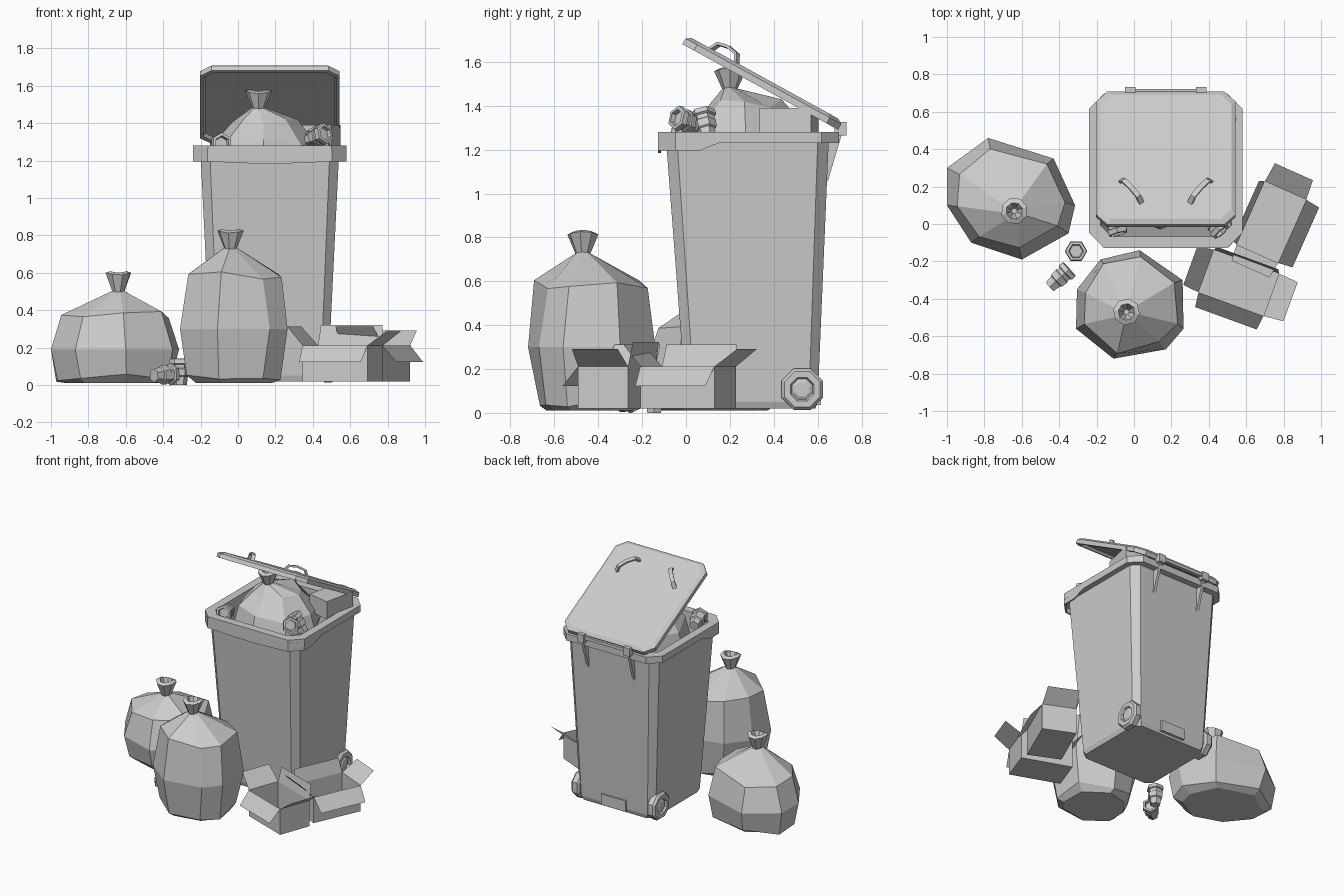
import bpy, bmesh, math, random
from mathutils import Matrix, Vector

random.seed(4)
if "Cube" in bpy.data.objects:
    bpy.data.objects.remove(bpy.data.objects["Cube"])

GREY = (0.6, 0.6, 0.6, 1)
mat = bpy.data.materials.new("plain grey")
mat.use_nodes = True
mat.diffuse_color = GREY
mat.node_tree.nodes["Principled BSDF"].inputs["Base Color"].default_value = GREY


def make(name, bm, matrix=None):
    bmesh.ops.recalc_face_normals(bm, faces=bm.faces)
    mesh = bpy.data.meshes.new(name)
    bm.to_mesh(mesh)
    bm.free()
    mesh.materials.append(mat)
    ob = bpy.data.objects.new(name, mesh)
    bpy.context.collection.objects.link(ob)
    if matrix:
        ob.matrix_world = matrix
    return ob


def loft(name, rings, matrix=None):
    """Skin a list of rings and cap both ends."""
    bm = bmesh.new()
    rows = [[bm.verts.new(p) for p in ring] for ring in rings]
    n = len(rows[0])
    for a, b in zip(rows, rows[1:]):
        for i in range(n):
            j = (i + 1) % n
            bm.faces.new((a[i], a[j], b[j], b[i]))
    bm.faces.new(rows[0])
    bm.faces.new(rows[-1])
    return make(name, bm, matrix)


def octagon(cx, cy, hx, hy, c, z):
    """Rectangle with chamfered corners."""
    q = [(hx - c, -hy), (hx, c - hy), (hx, hy - c), (hx - c, hy)]
    pts = q + [(-x, -y) for x, y in q]
    return [(cx + x, cy + y, z) for x, y in pts]


def circle(r, z, n):
    return [(r * math.cos(math.tau * i / n), r * math.sin(math.tau * i / n), z) for i in range(n)]


def block(name, center, size, matrix=None):
    bm = bmesh.new()
    bmesh.ops.create_cube(bm, size=1)
    bmesh.ops.scale(bm, vec=size, verts=bm.verts)
    bmesh.ops.translate(bm, vec=center, verts=bm.verts)
    return make(name, bm, matrix)


def strip(name, rows, thick, matrix=None):
    """Ribbon between paired points, given thickness."""
    bm = bmesh.new()
    vs = [(bm.verts.new(a), bm.verts.new(b)) for a, b in rows]
    for p, q in zip(vs, vs[1:]):
        bm.faces.new((p[0], q[0], q[1], p[1]))
    ob = make(name, bm, matrix)
    mod = ob.modifiers.new("thickness", "SOLIDIFY")
    mod.thickness = thick
    mod.offset = 0
    return ob


# Bin body with rim and hollow inside
BX, BY = 0.17, 0.285
loft("bin_body", [
    octagon(BX, 0.30, 0.30, 0.29, 0.04, 0.02),
    octagon(BX, 0.30, 0.312, 0.30, 0.04, 0.05),
    octagon(BX, 0.28, 0.37, 0.37, 0.05, 1.23),
    octagon(BX, BY, 0.41, 0.412, 0.08, 1.23),
    octagon(BX, BY, 0.41, 0.412, 0.08, 1.28),
    octagon(BX, BY, 0.35, 0.352, 0.06, 1.28),
    octagon(BX, BY, 0.35, 0.352, 0.06, 1.22),
    octagon(BX, 0.30, 0.29, 0.28, 0.04, 0.07)])

# Deeper skirt round the front of the rim
half = [(0.404, 0.15, 1.23), (0.404, 0.06, 1.195), (0.404, -0.045, 1.195),
        (0.33, -0.121, 1.195), (0.1, -0.121, 1.185)]
path = half + [(-x, y, z) for x, y, z in reversed(half)]
strip("rim_skirt", [((BX + x, y, z), (BX + x, y, 1.26)) for x, y, z in path], 0.012)

# Tilted lid
lid_m = Matrix.Translation((BX, 0.715, 1.33)) @ Matrix.Rotation(math.radians(-28.8), 4, 'X')
L = 0.405
loft("lid", [
    octagon(0, -L, 0.345, L - 0.03, 0.05, -0.025),
    octagon(0, -L, 0.355, L - 0.02, 0.06, -0.045),
    octagon(0, -L, 0.373, L, 0.06, -0.045),
    octagon(0, -L, 0.373, L, 0.06, -0.015),
    octagon(0, -L, 0.35, L - 0.025, 0.06, 0.0)], lid_m)

for s, side in ((1, "left"), (-1, "right")):
    # Diagonal lid handle
    a, b = Vector((s * 0.24, -0.55, 0)), Vector((s * 0.13, -0.685, 0))
    across = Vector((b.y - a.y, a.x - b.x, 0)).normalized() * 0.014
    rows = []
    for t, h in ((0, -0.005), (0.15, 0.035), (0.5, 0.045), (0.85, 0.035), (1, -0.005)):
        p = a.lerp(b, t) + Vector((0, 0, h))
        rows.append((p - across, p + across))
    strip(side + "_lid_handle", rows, 0.014, lid_m)

    # Hinge lug and the tapered rib below it
    x = BX + s * 0.19
    block(side + "_hinge_lug", (x, 0.705, 1.295), (0.055, 0.055, 0.06))
    bm = bmesh.new()
    tri = [bm.verts.new((x - 0.01, y, z)) for y, z in ((0.63, 1.25), (0.71, 1.27), (0.645, 1.05))]
    face = bm.faces.new(tri)
    ext = bmesh.ops.extrude_face_region(bm, geom=[face])["geom"]
    bmesh.ops.translate(bm, vec=(0.02, 0, 0), verts=[v for v in ext if isinstance(v, bmesh.types.BMVert)])
    make(side + "_hinge_rib", bm)

    # Wheel with raised hub
    wm = (Matrix.Translation((BX + s * 0.28, 0.53, 0.108))
          @ Matrix.Rotation(s * math.pi / 2, 4, 'Y') @ Matrix.Rotation(math.pi / 8, 4, 'Z'))
    loft(side + "_wheel", [circle(r, z, 8) for r, z in (
        (0.085, 0), (0.102, 0.012), (0.102, 0.05), (0.088, 0.065),
        (0.058, 0.065), (0.05, 0.052), (0.035, 0.06))], wm)

block("hinge_bar", (BX, 0.712, 1.30), (0.40, 0.022, 0.022))
block("axle_housing", (BX, 0.595, 0.075), (0.20, 0.04, 0.08))
block("axle", (BX, 0.53, 0.108), (0.58, 0.03, 0.03))


def bag(name, outline, levels, neck, top, jitter=0.012):
    """Faceted sack: scaled outlines, then a pinched neck flaring to an open tip."""
    cx = sum(p[0] for p in outline) / len(outline)
    cy = sum(p[1] for p in outline) / len(outline)
    rings = []
    for z, s in levels:
        j = 0 if s == 1 or z < 0.02 else jitter
        rings.append([(cx + (x - cx) * s + random.uniform(-j, j),
                       cy + (y - cy) * s + random.uniform(-j, j),
                       z + random.uniform(-j, j) * 2) for x, y in outline])
    nx, ny, nz = neck
    start = math.atan2(outline[0][1] - cy, outline[0][0] - cx)
    turn = 1 if (outline[1][0] - cx) * (outline[0][1] - cy) < (outline[0][0] - cx) * (outline[1][1] - cy) else -1
    for r, z in ((0.035, nz), (0.072, top - 0.01), (0.045, top), (0.015, nz + 0.03)):
        ring = []
        for i in range(len(outline)):
            a = start + turn * math.tau * i / len(outline)
            ring.append((nx + r * math.cos(a), ny + r * math.sin(a), z + 0.1 * r * math.cos(a * 2)))
        rings.append(ring)
    return loft(name, rings)


bag("wide_bag",
    [(-0.78, 0.46), (-0.43, 0.35), (-0.315, 0.10), (-0.35, -0.05),
     (-0.60, -0.19), (-0.87, -0.10), (-1.0, 0.10), (-1.0, 0.30)],
    [(0.01, 0.74), (0.04, 0.9), (0.19, 1), (0.38, 0.83)], (-0.64, 0.07, 0.50), 0.605)
bag("tall_bag",
    [(0.03, -0.14), (0.26, -0.30), (0.265, -0.56), (0.17, -0.67),
     (-0.11, -0.72), (-0.31, -0.56), (-0.305, -0.35), (-0.18, -0.19)],
    [(0.01, 0.7), (0.05, 0.84), (0.30, 1), (0.59, 0.87)], (-0.04, -0.47, 0.73), 0.83)
bag("bag_in_bin", [(0.14 + x, 0.27 + y) for x, y, _ in circle(0.30, 0, 8)],
    [(0.95, 0.7), (1.2, 1), (1.30, 0.92), (1.41, 0.58)], (0.11, 0.20, 1.48), 1.575)


def cup(name, place, tilt=0.0, heading=0.0):
    """Ribbed six-sided cup with a sunken lid."""
    m = (Matrix.Translation(place) @ Matrix.Rotation(heading, 4, 'Z')
         @ Matrix.Rotation(tilt, 4, 'Y'))
    loft(name, [circle(r, z, 6) for r, z in (
        (0.036, 0), (0.042, 0.045), (0.05, 0.05), (0.053, 0.085), (0.047, 0.09),
        (0.049, 0.11), (0.06, 0.115), (0.056, 0.14), (0.04, 0.142), (0.035, 0.12))], m)


# Cups on the ground and among the rubbish
cup("standing_cup", (-0.31, -0.145, 0))
cup("fallen_cup", (-0.45, -0.335, 0.05), math.radians(86), math.radians(42))
cup("front_right_cup", (-0.12, 0.08, 1.27), math.radians(80), math.radians(-75))
cup("front_left_cup", (0.38, 0.06, 1.31), math.radians(75), math.radians(-50))
cup("side_left_cup", (0.47, 0.10, 1.25), math.radians(30), math.radians(200))

# Closed carton at the back of the bin
block("carton_in_bin", (0, 0, 0), (0.17, 0.24, 0.13),
      Matrix.Translation((0.44, 0.47, 1.325)) @ Matrix.Rotation(math.radians(-12), 4, 'Z'))


def open_box(name, center, angle, flaps):
    """Open carton; flaps are (out, up) for the front, right, back and left sides."""
    w, d, z0, z1 = 0.185, 0.121, 0.02, 0.212
    corners = [Vector((-w, -d, 0)), Vector((w, -d, 0)), Vector((w, d, 0)), Vector((-w, d, 0))]
    up0, up1 = Vector((0, 0, z0)), Vector((0, 0, z1))
    bm = bmesh.new()
    bm.faces.new([bm.verts.new(c + up0) for c in corners])
    for i, (out, rise) in enumerate(flaps):
        a, b = corners[i], corners[(i + 1) % 4]
        along = (b - a).normalized()
        push = Vector((along.y, -along.x, 0)) * out + Vector((0, 0, rise))
        quads = ((a + up0, b + up0, b + up1, a + up1),
                 (a + up1, b + up1, b + up1 + push - along * 0.01, a + up1 + push + along * 0.01))
        for q in quads:
            bm.faces.new([bm.verts.new(p) for p in q])
    bmesh.ops.remove_doubles(bm, verts=bm.verts, dist=0.0005)
    make(name, bm, Matrix.Translation((*center, 0)) @ Matrix.Rotation(math.radians(angle), 4, 'Z'))


open_box("front_box", (0.56, -0.315), -20,
         ((0.08, -0.09), (0.11, 0.08), (0.02, 0.11), (0.09, 0.10)))
open_box("side_box", (0.735, 0.01), 66,
         ((0.08, -0.09), (0.11, 0.08), (0.03, 0.10), (0.09, 0.10)))
